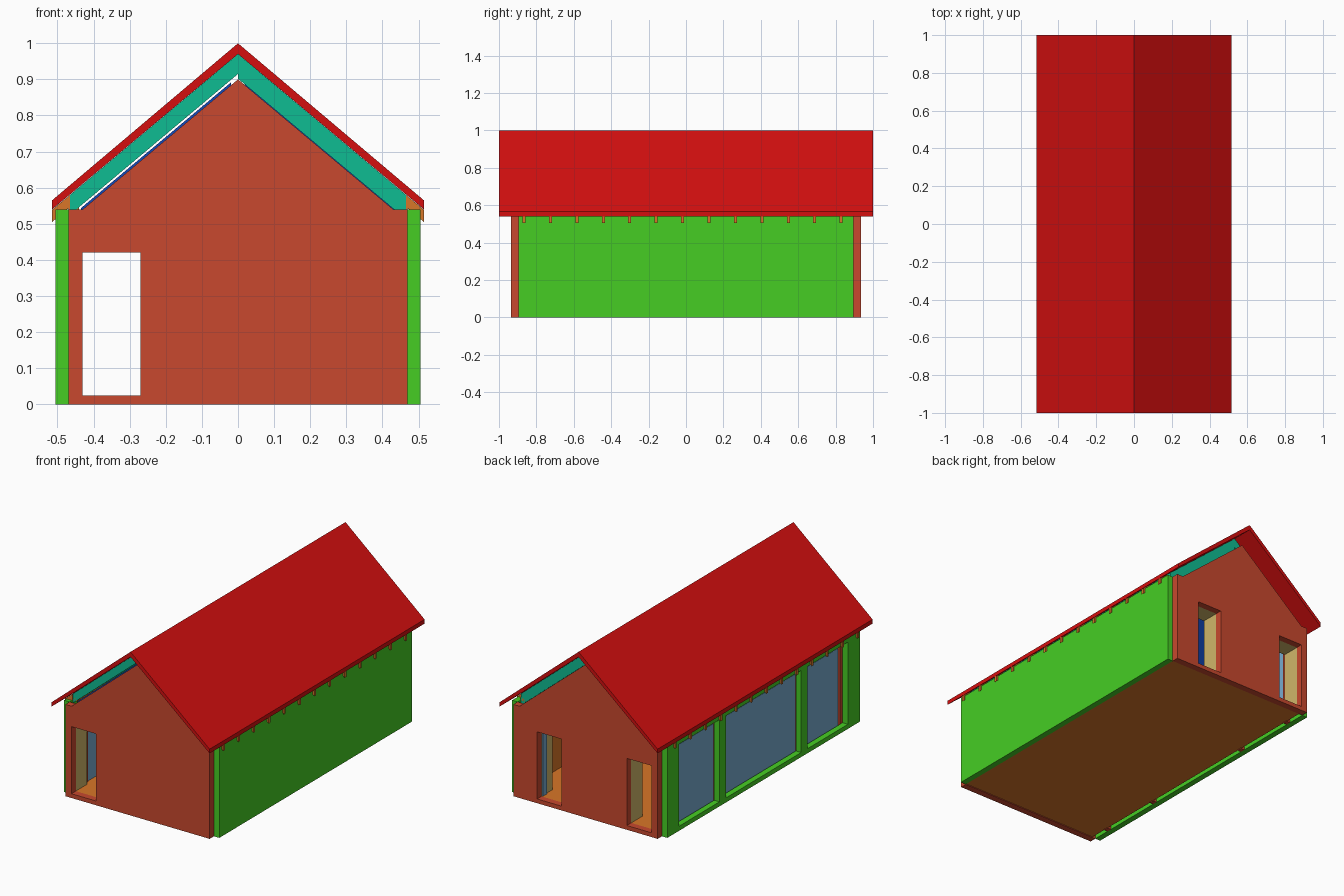
import bpy
import bmesh

cube = bpy.data.objects.get("Cube")
if cube:
    bpy.data.objects.remove(cube, do_unlink=True)


def linear(v):
    v /= 255
    return v / 12.92 if v <= 0.04045 else ((v + 0.055) / 1.055) ** 2.4


def material(name, r, g, b):
    m = bpy.data.materials.new(name)
    col = (linear(r), linear(g), linear(b), 1)
    m.diffuse_color = col
    m.use_nodes = True
    m.node_tree.nodes["Principled BSDF"].inputs["Base Color"].default_value = col
    return m


RED = material("roof_red", 213, 15, 15)
BRICK = material("brick_red", 200, 72, 46)
GREEN = material("cladding_green", 70, 206, 36)
TEAL = material("insulation_teal", 15, 188, 146)
BLUE = material("ceiling_blue", 18, 72, 185)
GLASS = material("glass_blue", 120, 172, 208)
TAN = material("lining_tan", 208, 182, 105)
ORANGE = material("timber_orange", 216, 118, 40)


def prism(name, profile, y0, y1, mat):
    """Extrude an x-z outline along y."""
    bm = bmesh.new()
    face = bm.faces.new([bm.verts.new((x, y0, z)) for x, z in profile])
    out = bmesh.ops.extrude_face_region(bm, geom=[face])
    moved = [v for v in out["geom"] if isinstance(v, bmesh.types.BMVert)]
    bmesh.ops.translate(bm, verts=moved, vec=(0, y1 - y0, 0))
    bmesh.ops.recalc_face_normals(bm, faces=bm.faces)
    me = bpy.data.meshes.new(name)
    bm.to_mesh(me)
    bm.free()
    me.materials.append(mat)
    ob = bpy.data.objects.new(name, me)
    bpy.context.collection.objects.link(ob)
    return ob


def box(name, x0, x1, y0, y1, z0, z1, mat):
    return prism(name, [(x0, z0), (x1, z0), (x1, z1), (x0, z1)], y0, y1, mat)


def cut_door(wall, x0, x1):
    y = wall.data.vertices[0].co.y
    cutter = box("door_cutter", x0, x1, y - 0.3, y + 0.3, 0.025, 0.42, BRICK)
    cutter.hide_render = True
    mod = wall.modifiers.new("door", "BOOLEAN")
    mod.operation = "DIFFERENCE"
    mod.solver = "EXACT"
    mod.object = cutter
    bpy.context.view_layer.objects.active = wall
    bpy.ops.object.modifier_apply(modifier=mod.name)
    bpy.data.objects.remove(cutter, do_unlink=True)


def slope_layer(name, side, x0, x1, top, bottom, y, mat):
    """Sloping slab on one side; top and bottom are heights at the ridge."""
    pitch = 0.838
    pts = [(x0, top), (x1, top), (x1, bottom), (x0, bottom)]
    return prism(name, [(side * x, z - pitch * x) for x, z in pts], -y, y, mat)


# Gable walls: outer brick leaf and inner lining, with door openings
OUT, INN, LINE = 0.935, 0.895, 0.79
gable = [(-.47, 0), (.47, 0), (.47, .54), (.43, .54), (0, .9), (-.43, .54), (-.47, .54)]
inner = [(-.45, .025), (.44, .025), (.44, .51), (0, .88), (-.45, .5)]
for label, s in (("front", -1), ("back", 1)):
    for part, outline, a, b, mat in (("gable_wall", gable, INN, OUT, BRICK),
                                     ("gable_lining", inner, LINE, INN, TAN)):
        wall = prism(f"{label}_{part}", outline, s * a, s * b, mat)
        cut_door(wall, -.43, -.27)
        if s > 0:
            cut_door(wall, .155, .315)
box("door_jamb_strip", .309, .315, .85, .89, .025, .42, GLASS)

# Floor
box("floor", -.45, .47, -INN, INN, .004, .025, ORANGE)

# Solid long wall with its inner lining
box("left_wall", .47, .505, -INN, INN, 0, .54, GREEN)
box("left_wall_lining", .44, .47, -LINE, LINE, .025, .53, ORANGE)

# Glazed long wall: frame, end panels, mullions, posts and panes
box("window_sill", -.505, -.47, -INN, INN, 0, .027, GREEN)
box("window_header", -.505, -.47, -INN, INN, .51, .54, GREEN)
for s in (-1, 1):
    ends = sorted((s * .785, s * INN))
    box("end_panel", -.505, -.47, *ends, .027, .51, GREEN)
    box("mullion", -.505, -.47, s * .38 - .03, s * .38 + .03, .027, .51, GREEN)
    for y in (.38, .775):
        box("window_post", -.47, -.445, s * y - .015, s * y + .015, 0, .54, BRICK)
for y0, y1 in ((-.76, -.395), (-.365, .365), (.395, .76)):
    box("window_pane", -.457, -.45, y0, y1, .012, .47, GLASS)

# Roof: covering, insulation, ceiling, plates
roof = [(0, 1), (.515, .565), (.515, .54), (0, .97), (-.515, .54), (-.515, .565)]
prism("roof_covering", roof, -1, 1, RED)
for s in (-1, 1):
    slope_layer("roof_insulation", s, 0, .465, .97, .915 if s < 0 else .902, .87, TEAL)
    if s < 0:
        slope_layer("ceiling", s, .02, .435, .908, .9, .87, BLUE)
    else:
        slope_layer("ceiling", s, .02, .435, .902, .894, .78, BLUE)
    box("wall_plate", *sorted((s * .44, s * .47)), -.87, .87, .54, .556, ORANGE)
    # Rafter tails under the eaves
    for i in range(13):
        y = -.866 + i * .1413
        tail = [(.465, .58), (.515, .539), (.515, .505), (.465, .547)]
        prism("rafter_tail", [(s * x, z) for x, z in tail], y - .008, y + .008, ORANGE)
